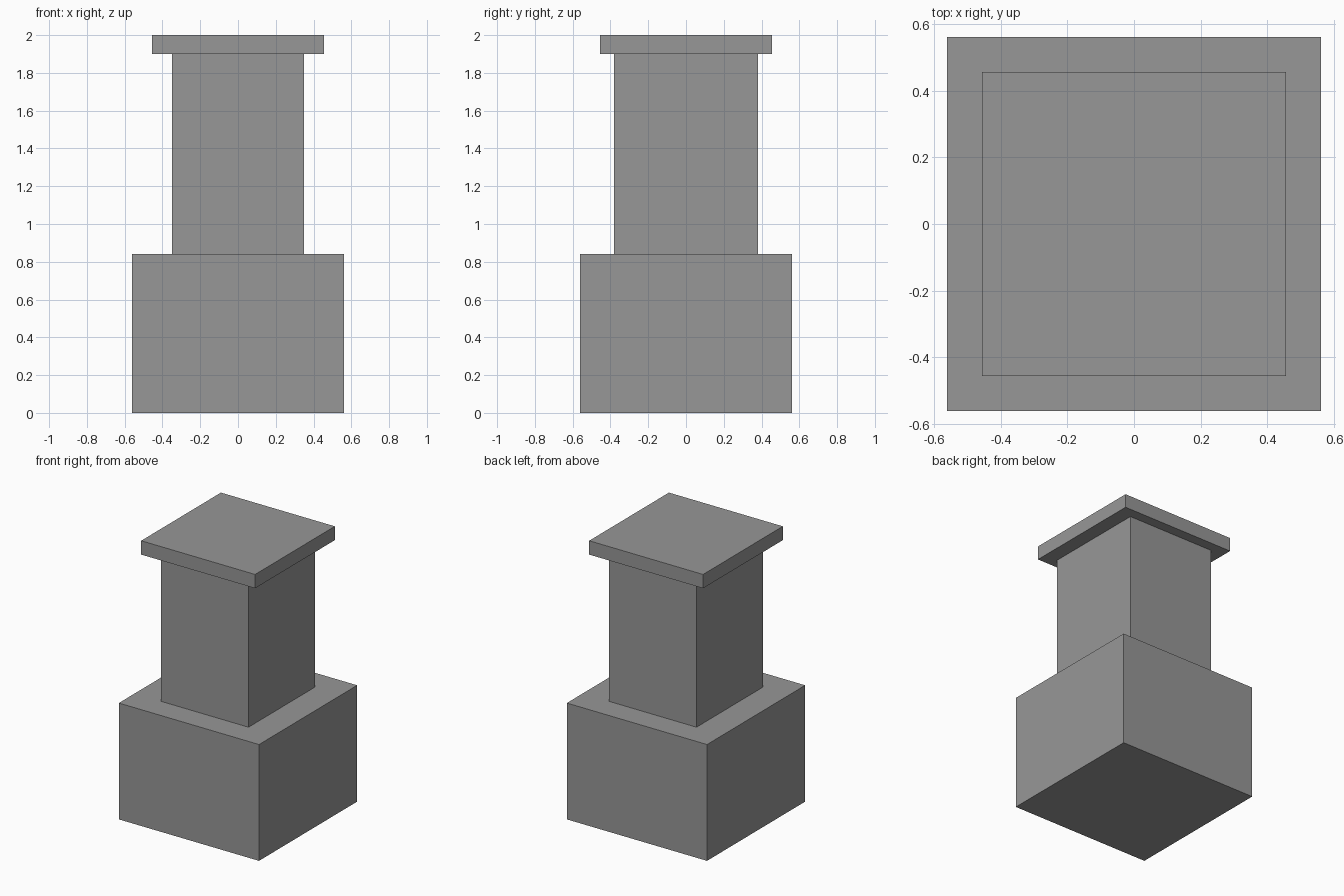
import bpy

# Remove the default object
cube = bpy.data.objects.get("Cube")
if cube:
    bpy.data.objects.remove(cube, do_unlink=True)

# Single stone colour
STONE = (0.31, 0.31, 0.31, 1.0)
stone = bpy.data.materials.new("stone_grey")
stone.use_nodes = True
stone.diffuse_color = STONE
stone.node_tree.nodes["Principled BSDF"].inputs["Base Color"].default_value = STONE


def block(name, width, depth, bottom, top):
    """Flat-shaded box centred on the vertical axis."""
    bpy.ops.mesh.primitive_cube_add(size=1, location=(0, 0, (bottom + top) / 2))
    obj = bpy.context.object
    obj.name = obj.data.name = name
    obj.scale = (width, depth, top - bottom)
    bpy.ops.object.transform_apply(location=False, rotation=False, scale=True)
    obj.data.materials.append(stone)
    return obj


BASE_TOP = 0.84
CAP_BOTTOM = 1.9

# Wide base, slightly oblong shaft, overhanging cap slab
block("pedestal_base", 1.12, 1.12, 0, BASE_TOP)
block("pedestal_shaft", 0.7, 0.76, BASE_TOP, CAP_BOTTOM)
block("pedestal_cap", 0.91, 0.91, CAP_BOTTOM, 2)
